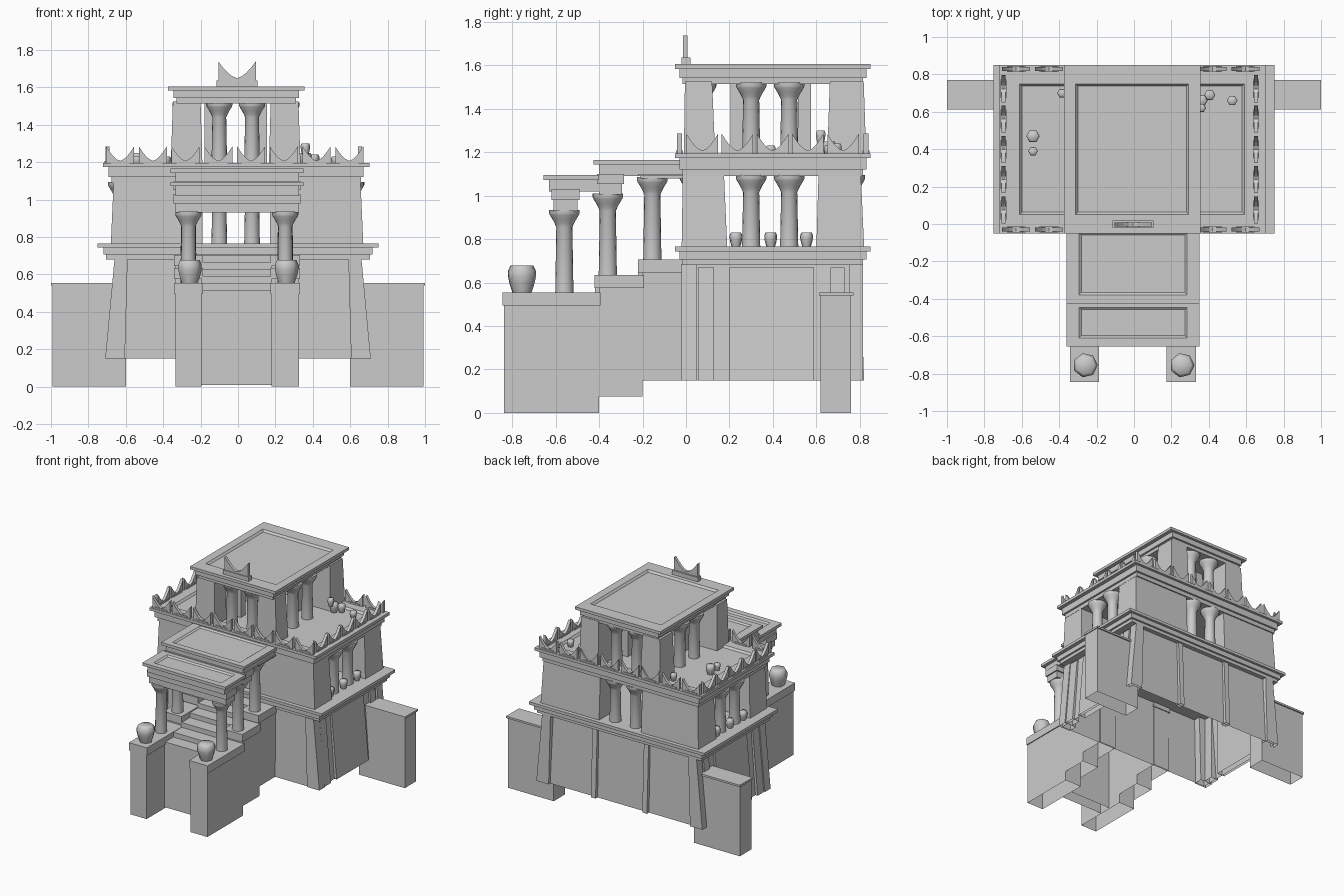
import bpy, bmesh, math

if "Cube" in bpy.data.objects:
    bpy.data.objects.remove(bpy.data.objects["Cube"])

CX = -0.01  # the upper storeys sit slightly left of centre


def finish(name, bm):
    bmesh.ops.recalc_face_normals(bm, faces=bm.faces)
    me = bpy.data.meshes.new(name)
    bm.to_mesh(me)
    bm.free()
    ob = bpy.data.objects.new(name, me)
    bpy.context.collection.objects.link(ob)
    return ob


def block(name, x, y, z, taper=(0, 0, 0, 0), tray=None, sink=0.015, hollow=False):
    """Box; taper moves the top edges (left, right, front, back) inward;
    tray (x, y inset) sinks the top; hollow leaves the underside open."""
    bm = bmesh.new()
    bmesh.ops.create_cube(bm, size=1)
    l, r, f, b = taper
    for v in bm.verts:
        hi = v.co.z > 0
        px = x[1] - r * hi if v.co.x > 0 else x[0] + l * hi
        py = y[1] - b * hi if v.co.y > 0 else y[0] + f * hi
        v.co = (px, py, z[1] if hi else z[0])
    top = max(bm.faces, key=lambda q: q.calc_center_median().z)
    low = min(bm.faces, key=lambda q: q.calc_center_median().z)
    if tray:
        xm, ym = (x[0] + x[1]) / 2, (y[0] + y[1]) / 2
        for inset, drop in ((tray, 0), ((.012, .012), sink)):
            bm.normal_update()
            bmesh.ops.inset_region(bm, faces=[top], thickness=.001)
            bx = max(v.co.x for v in top.verts) + .001
            for v in top.verts:
                sx, sy = (1 if v.co.x > xm else -1), (1 if v.co.y > ym else -1)
                v.co.x -= sx * inset[0]
                v.co.y -= sy * inset[1]
                v.co.z -= drop
    if hollow:
        bmesh.ops.delete(bm, geom=[low], context='FACES_ONLY')
    return finish(name, bm)


def lathe(name, profile, loc, n=16):
    """Closed turned solid from (radius, height) points."""
    bm = bmesh.new()
    rings = [[bm.verts.new((loc[0] + r * math.cos(2 * math.pi * i / n),
                            loc[1] + r * math.sin(2 * math.pi * i / n),
                            loc[2] + h)) for i in range(n)] for r, h in profile]
    for a, b in zip(rings, rings[1:]):
        for i in range(n):
            j = (i + 1) % n
            bm.faces.new((a[i], a[j], b[j], b[i]))
    bm.faces.new(rings[0])
    bm.faces.new(rings[-1])
    ob = finish(name, bm)
    bpy.context.view_layer.objects.active = ob
    ob.select_set(True)
    bpy.ops.object.shade_smooth_by_angle(angle=math.radians(62))
    ob.select_set(False)
    return ob


def column(name, x, y, z0, z1):
    h = z1 - z0
    lathe(name, [(0.042, 0), (0.037, h - 0.08), (0.045, h - 0.062), (0.054, h - 0.045),
                 (0.067, h - 0.024), (0.07, h - 0.016), (0.07, h)], (x, y, z0))


def jar(name, x, y, z, r, h, n=7):
    lathe(name, [(r * .68, 0), (r * .9, h * .35), (r, h * .6), (r, h * .8),
                 (r * .85, h * .97), (r * .8, h)], (x, y, z), n)


def horns(name, x, y, z, w, h, along_y=False, t=0.022):
    """Plate with a concave top rising to two points."""
    n = 8
    pts = [(-w / 2, 0), (w / 2, 0)]
    for i in range(n + 1):
        u = 1 - 2 * i / n
        pts.append((u * w / 2, h * (0.18 + 0.82 * abs(u) ** 1.6)))
    bm = bmesh.new()
    vs = []
    for a, b in pts:
        co = (x - t / 2, y + a, z + b) if along_y else (x + a, y - t / 2, z + b)
        vs.append(bm.verts.new(co))
    f = bm.faces.new(vs)
    ext = bmesh.ops.extrude_face_region(bm, geom=[f])
    mv = [g for g in ext['geom'] if isinstance(g, bmesh.types.BMVert)]
    bmesh.ops.translate(bm, verts=mv, vec=(t, 0, 0) if along_y else (0, t, 0))
    finish(name, bm)


def cornice(name, cx, hx, z0, z1, tray=None):
    """Three stacked bands, the top one with a sunken roof."""
    d = z1 - z0
    block(name + "_low_band", (cx - hx + .045, cx + hx - .045), (-.015, .815), (z0, z0 + d * .3))
    block(name + "_mid_band", (cx - hx + .03, cx + hx - .03), (-.03, .83), (z0 + d * .3, z1 - .022))
    block(name + "_top_slab", (cx - hx, cx + hx), (-.05, .85), (z1 - .022, z1), tray=tray)


# Battered base, open underneath, with corner piers and pilasters
block("base_core", (-.685, .685), (-.01, .795), (.15, .69), (.04, .04, .005, .015), hollow=True)
for s, side in ((-1, "left"), (1, "right")):
    def sx(a, b):
        return tuple(sorted((s * a, s * b)))
    tp = lambda o, i: (i, o, 0, 0) if s > 0 else (o, i, 0, 0)
    block(f"base_front_pier_{side}", sx(.605, .71), (-.02, .05), (.15, .685), tp(.05, -.015), hollow=True)
    block(f"base_back_pier_{side}", sx(.605, .71), (.75, .815), (.15, .685), tp(.05, -.015), hollow=True)
    for y0, y1 in ((.055, .13), (.2, .59), (.665, .73)):
        block(f"base_side_pilaster_{side}", sx(.64, .704), (y0, y1), (.15, .67), tp(.045, 0), hollow=True)
    block(f"base_back_panel_{side}", sx(.2, .24), (.77, .82), (.15, .68), (0, 0, 0, .02), hollow=True)
    # Low flanking walls
    block(f"flank_wall_{side}", sx(.6, .993), (.62, .76), (0, .54), hollow=True)
    block(f"flank_wall_cap_{side}", sx(.6, 1), (.613, .77), (.54, .555))
cornice("base_cornice", 0, .75, .68, .765)

# Second storey: four corner blocks, columns in each opening
Z1, Z2 = .76, 1.095
for s in (-1, 1):
    for y0, y1, f, b in ((-.02, .19, .005, .015), (.6, .82, .01, .015)):
        x0, x1 = (-.68, -.19) if s < 0 else (.17, .67)
        block("second_corner_block", (x0, x1), (y0, y1), (Z1, Z2),
              (.015 if s < 0 else 0, 0 if s < 0 else .015, f, b))
    for y in (.3, .475):
        column("second_side_column", CX + s * .615, y, Z1, Z2)
    for y in (.23, .39, .555):
        jar("side_jar", CX + s * .64, y, .765, .03, .065)
for y in (.04, .755):
    for x in (-.1, .075):
        column("second_end_column", x, y, Z1, Z2)
cornice("second_cornice", CX, .712, 1.09, 1.195, (.11, .1))

# Horned parapet around the terrace
for i in range(8):
    for y in (-.03, .828):
        horns("parapet_horns", -.63 + .175 * i, y, 1.19, .15, .095)
        block("parapet_foot", (-.68 + .175 * i, -.58 + .175 * i), (y - .016, y + .016), (1.19, 1.207))
for i in range(5):
    for x in (-.697, .653):
        yc = .075 + .162 * i
        horns("parapet_horns", x, yc, 1.19, .145, .095, True)
        block("parapet_foot", (x - .016, x + .016), (yc - .05, yc + .05), (1.19, 1.207))

# Third storey
Z3, Z4 = 1.175, 1.525
for x0, x1, l, r in ((-.36, -.19, .012, .01), (.165, .335, .01, .012)):
    for y0, y1, f, b in ((-.01, .135, .005, .015), (.65, .83, .012, .012)):
        block("third_corner_block", (x0, x1), (y0, y1), (Z3, Z4), (l, r, f, b))
for y in (.3, .475):
    for s in (-1, 1):
        column("third_side_column", CX + s * .27, y, Z3, 1.52)
for y in (.07, .74):
    for x in (-.1, .075):
        column("third_end_column", x, y, Z3, 1.52)
for x in (-.15, .125):
    for y in (.235, .545):
        block("third_inner_post", (x - .03, x + .03), (y - .03, y + .03), (Z3, Z4))
cornice("third_cornice", CX, .365, 1.515, 1.605, (.062, .1))

# Crest on the roof
block("crest_base", (-.115, .105), (-.02, .02), (1.6, 1.637))
horns("crest_horns", -.005, -.003, 1.63, .2, .108)

# Terrace jars
for x, y, r, h in ((-.54, .47, .036, .07), (-.54, .39, .026, .05), (-.385, .7, .026, .05),
                   (.36, .66, .034, .07), (.405, .69, .03, .06), (.525, .66, .028, .05)):
    jar("terrace_jar", x, y, 1.18, r, h, 6)
jar("stacked_jar", .36, .62, 1.24, .025, .06, 6)

# Stair side walls, stepping up with their caps
for x0, x1 in ((-.335, -.195), (.18, .325)):
    for ya, yb, za, zb in ((-.838, -.4, 0, .5), (-.4, -.2, .075, .58), (-.2, 0, .15, .65)):
        block("stair_wall", (x0, x1), (ya, yb), (za, zb), hollow=True)
        block("stair_wall_cap", (x0 - .007, x1 + .007), (ya - .007 - (.015 if za else 0), yb + .007),
              (zb - .005, zb + .055))
    xm = (x0 + x1) / 2
    jar("stair_jar", xm + .005, -.755, .553, .066, .125)
    # Porch columns
    for y, za, zb in ((-.56, .55, .935), (-.36, .63, 1.01), (-.155, .7, 1.085)):
        column("porch_column", xm, y, za, zb)

# Steps between the side walls: treads and risers, open underneath
for i in range(6):
    y0 = -.62 + .1 * i
    y1 = y0 + .1 if i < 5 else 0
    top = .515 + .037 * i
    block("step", (-.195, .18), (y0, y1), (.01 if i == 0 else top - .037, top), hollow=True)

# Porch beams and stepped roofs
for y0, y1, z0, z1 in ((-.62, -.49, .93, 1.03), (-.41, -.285, 1.005, 1.1), (-.22, 0, 1.08, 1.1)):
    zm = (z0 + z1) / 2
    block("porch_beam_low", (-.335, .325), (y0 + .01, y1 - .01), (z0, zm))
    block("porch_beam_high", (-.345, .335), (y0, y1), (zm, z1))
for y0, y1, z0, z1 in ((-.655, -.4, 1.02, 1.095), (-.425, 0, 1.09, 1.165)):
    block("porch_roof_band", (-.335, .325), (y0 + .025, y1), (z0, z1 - .022))
    block("porch_roof_slab", (-.36, .35), (y0, y1), (z1 - .022, z1), tray=(.065, .045), sink=.01)
